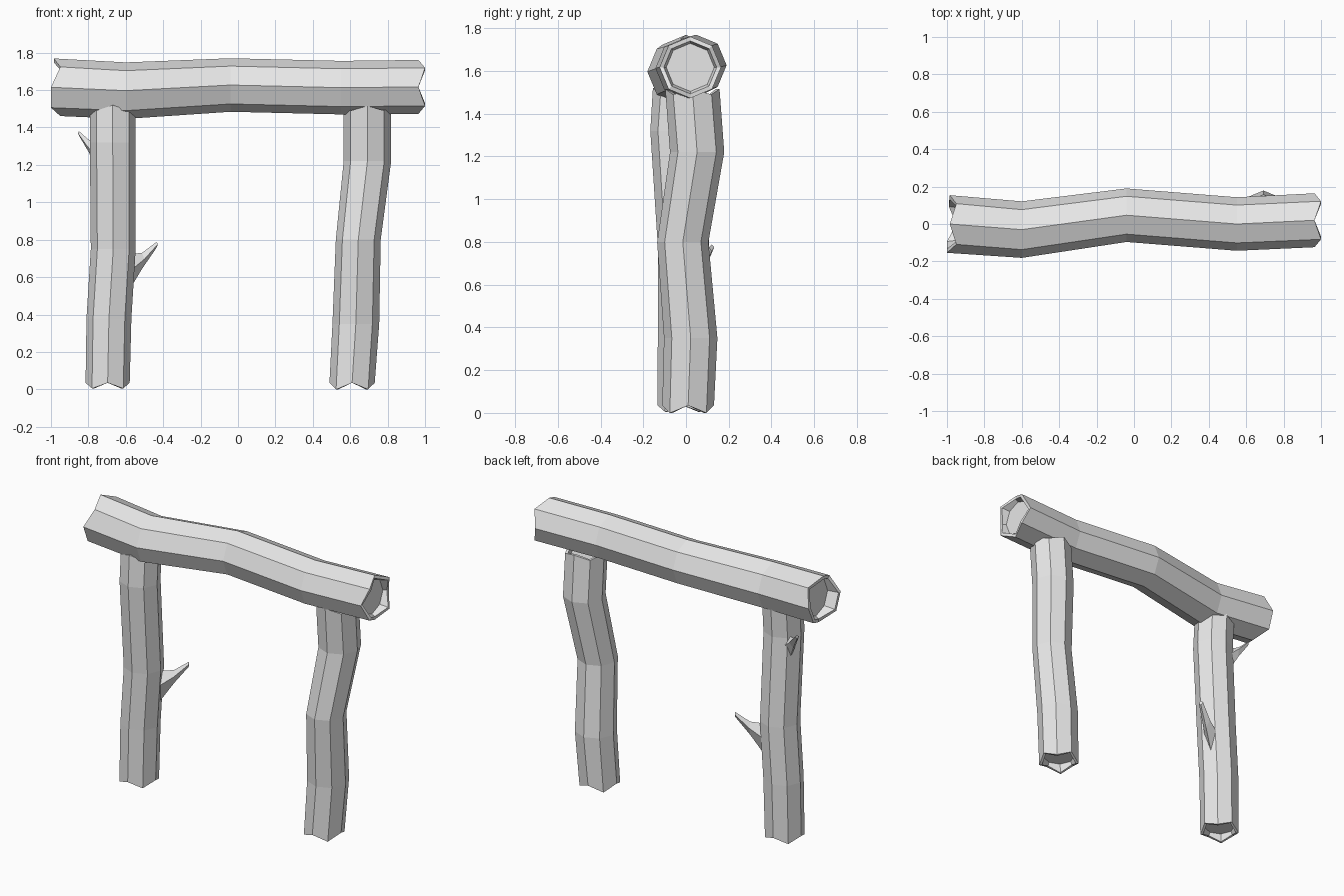
import bpy, bmesh, math
from mathutils import Vector

if "Cube" in bpy.data.objects:
    bpy.data.objects.remove(bpy.data.objects["Cube"])

SIDES = 8
wood = bpy.data.materials.new("pale_grey_wood")
wood.diffuse_color = (0.8, 0.8, 0.8, 1)
wood.use_nodes = True
wood.node_tree.nodes["Principled BSDF"].inputs["Base Color"].default_value = wood.diffuse_color


def finish(name, bm):
    bmesh.ops.recalc_face_normals(bm, faces=bm.faces)
    mesh = bpy.data.meshes.new(name)
    bm.to_mesh(mesh)
    bm.free()
    mesh.materials.append(wood)
    obj = bpy.data.objects.new(name, mesh)
    bpy.context.collection.objects.link(obj)


def bridge(bm, a, b):
    n = len(a)
    for i in range(n):
        bm.faces.new((a[i], a[(i + 1) % n], b[(i + 1) % n], b[i]))


def log(name, axis, path, start, end, depth):
    """Crooked octagonal log with jagged, hollowed ends.
    path: (x, y, z, radius); start/end: axis position of each rim corner."""
    bm = bmesh.new()

    def ring(p, scale=1.0, along=None):
        verts = []
        for k in range(SIDES):
            a = math.tau * k / SIDES
            c, s = p[3] * scale * math.cos(a), p[3] * scale * math.sin(a)
            # corner 0 points to the front (-y)
            if axis == 'X':
                co = Vector((p[0], p[1] - c, p[2] + s))
            else:
                co = Vector((p[0] + s, p[1] - c, p[2]))
            if along is not None:
                co['XYZ'.index(axis)] = along[k]
            verts.append(bm.verts.new(co))
        return verts

    inner = 1 if start[0] < end[0] else -1
    floor_a = [max(start) + inner * depth] * SIDES
    floor_b = [min(end) - inner * depth] * SIDES
    first, last = path[0], path[-1]
    rings = [ring(first, 0.78, floor_a), ring(first, 0.86, start), ring(first, 1, start)]
    rings += [ring(p) for p in path[1:-1]]
    rings += [ring(last, 1, end), ring(last, 0.86, end), ring(last, 0.78, floor_b)]
    for a, b in zip(rings, rings[1:]):
        bridge(bm, a, b)
    bm.faces.new(rings[0])
    bm.faces.new(rings[-1])
    finish(name, bm)


def twig(name, centre, direction, sections):
    """Four-sided snapped branch; sections: (distance, low z, high z, half width)."""
    bm = bmesh.new()
    d = Vector((direction[0], direction[1], 0)).normalized()
    side = Vector((-d.y, d.x, 0))
    rings = []
    for dist, low, high, w in sections:
        p = Vector((centre[0], centre[1], 0)) + d * dist
        mid = low + (high - low) * 0.6
        pts = [p + Vector((0, 0, low)), p + side * w + Vector((0, 0, mid)),
               p + Vector((0, 0, high)), p - side * w + Vector((0, 0, mid))]
        rings.append([bm.verts.new(q) for q in pts])
    for a, b in zip(rings, rings[1:]):
        bridge(bm, a, b)
    bm.faces.new(rings[0])
    bm.faces.new(rings[-1])
    finish(name, bm)


def jagged(on_axis, diagonal):
    return [diagonal if k % 2 else on_axis for k in range(SIDES)]


# Top beam
left_rim = [-1.0, -0.95, -0.985, -0.95, -0.985, -0.99, -0.95, -1.0]
log("top_beam", 'X',
    [(-0.98, 0.0, 1.615, 0.154), (-0.6, -0.03, 1.597, 0.151), (-0.04, 0.047, 1.627, 0.143),
     (0.55, 0.0, 1.613, 0.143), (0.98, 0.02, 1.617, 0.144)],
    left_rim, jagged(0.965, 1.0), 0.02)

# Legs
log("left_leg", 'Z',
    [(-0.697, -0.015, 0, 0.118), (-0.69, -0.012, 0.38, 0.12), (-0.667, -0.01, 0.75, 0.12),
     (-0.67, -0.045, 1.32, 0.122), (-0.67, -0.033, 1.5, 0.122)],
    jagged(0.035, 0.005), jagged(1.52, 1.49), 0.02)
log("right_leg", 'Z',
    [(0.61, 0.01, 0, 0.121), (0.63, 0.022, 0.35, 0.125), (0.643, -0.015, 0.8, 0.12),
     (0.692, 0.052, 1.22, 0.127), (0.692, 0.03, 1.5, 0.127)],
    jagged(0.035, 0.0), jagged(1.515, 1.49), 0.02)

# Snapped branches on the left leg
twig("lower_branch", (-0.67, -0.01), (0.235, 0.13),
     [(0.08, 0.50, 0.72, 0.045), (0.18, 0.645, 0.73, 0.025), (0.268, 0.757, 0.788, 0.014)])
twig("upper_branch", (-0.67, -0.042), (-0.18, 0.12),
     [(0.08, 1.14, 1.32, 0.045), (0.155, 1.27, 1.335, 0.025), (0.216, 1.355, 1.38, 0.012)])
